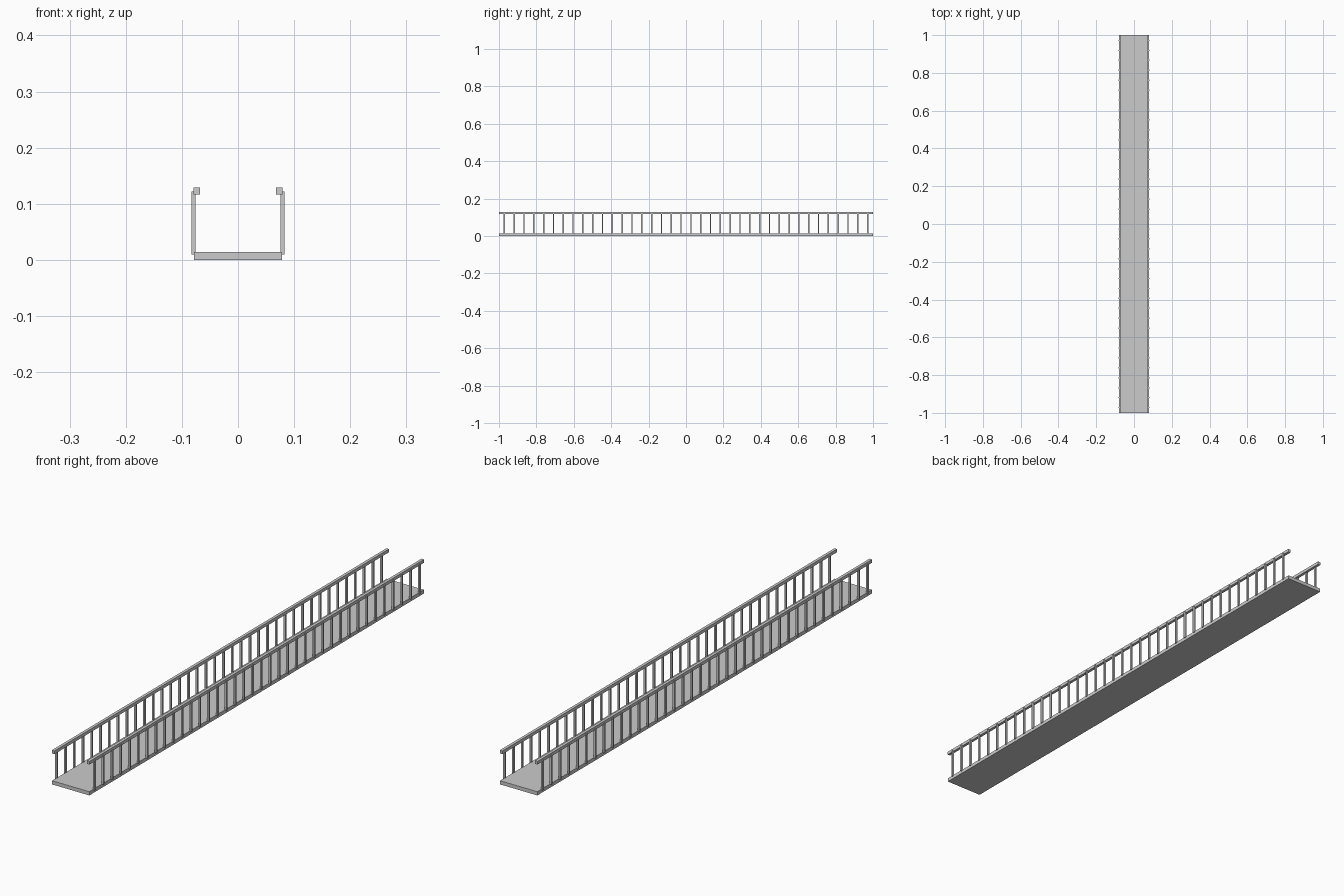
import bpy

if "Cube" in bpy.data.objects:
    bpy.data.objects.remove(bpy.data.objects["Cube"])

LENGTH = 2.0
COUNT = 38          # balusters per side
SPACING = 0.0525


def box(name, x0, x1, y0, y1, z0, z1):
    bpy.ops.mesh.primitive_cube_add(size=1, location=((x0 + x1) / 2, (y0 + y1) / 2, (z0 + z1) / 2))
    ob = bpy.context.object
    ob.name = name
    ob.scale = (x1 - x0, y1 - y0, z1 - z0)
    bpy.ops.object.transform_apply(location=False, rotation=False, scale=True)
    return ob


# Walkway slab
box("deck", -0.078, 0.078, -LENGTH / 2, LENGTH / 2, 0.0, 0.014)

for side, label in ((-1, "left"), (1, "right")):
    # Handrail, flush with the deck edge
    xs = sorted((side * 0.068, side * 0.079))
    box(label + "_handrail", *xs, -LENGTH / 2, LENGTH / 2, 0.117, 0.129)

    # Row of slim upright balusters along the outer edge
    xs = sorted((side * 0.0755, side * 0.0825))
    start = -SPACING * (COUNT - 1) / 2
    baluster = box(label + "_balusters", *xs, start - 0.0035, start + 0.0035, 0.010, 0.122)
    array = baluster.modifiers.new("row", 'ARRAY')
    array.count = COUNT
    array.use_relative_offset = False
    array.use_constant_offset = True
    array.constant_offset_displace = (0, SPACING, 0)
